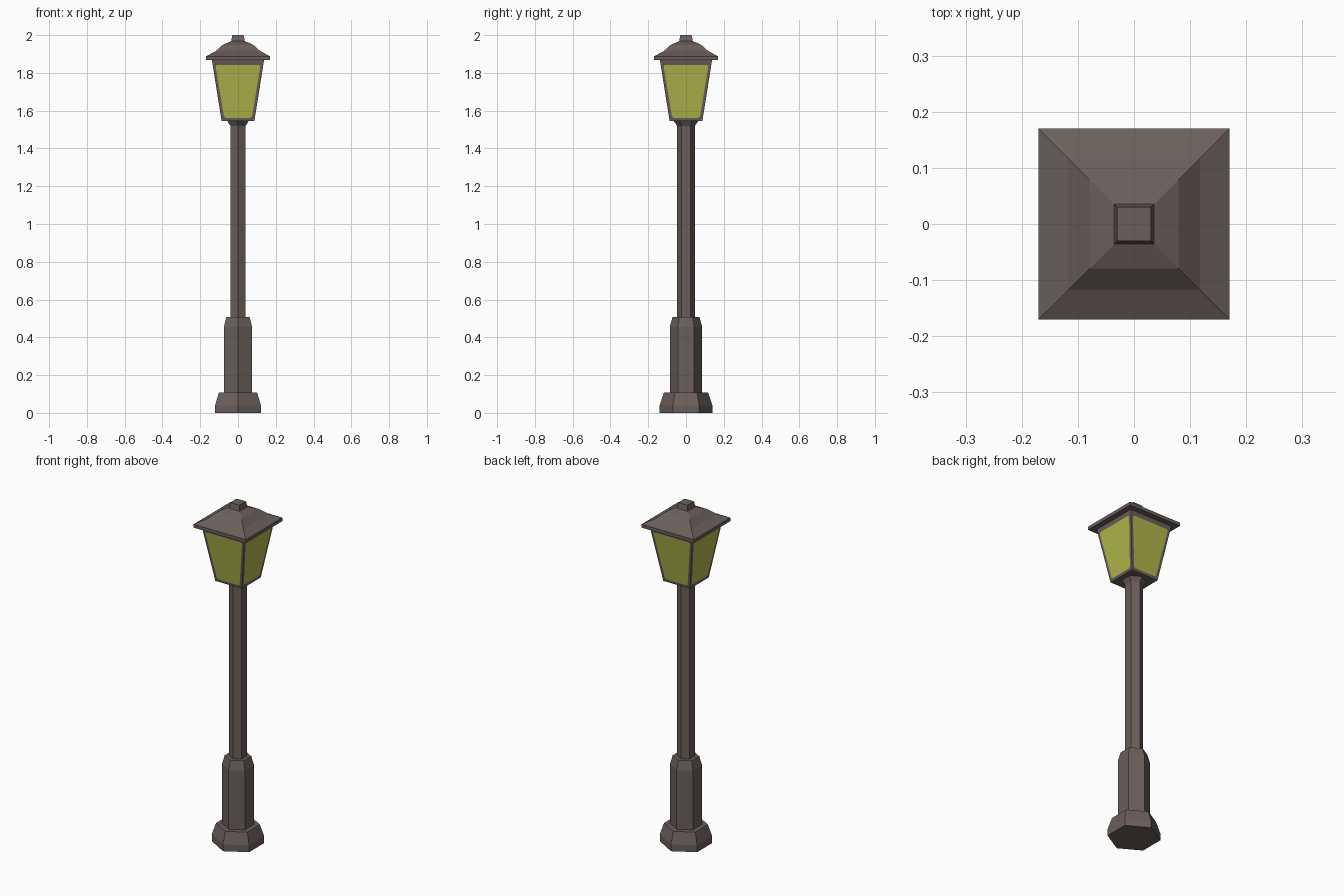
import bpy, bmesh, math

if "Cube" in bpy.data.objects:
    bpy.data.objects.remove(bpy.data.objects["Cube"])


def material(name, rgb):
    m = bpy.data.materials.new(name)
    m.diffuse_color = (*rgb, 1)
    m.use_nodes = True
    m.node_tree.nodes["Principled BSDF"].inputs["Base Color"].default_value = m.diffuse_color
    return m


METAL = material("brown_iron", (0.144, 0.114, 0.105))
GLASS = material("yellow_glass", (0.445, 0.479, 0.072))


def loft(name, sides, profile, bottom=False, top=False, detail=None):
    """Stack regular rings from (size, z) pairs; size is the half width
    for squares and the corner radius for hexagons."""
    bm = bmesh.new()
    start = math.pi / 4 if sides == 4 else math.pi / 2
    scale = math.sqrt(2) if sides == 4 else 1
    rings = []
    for r, z in profile:
        angles = [start + i * math.tau / sides for i in range(sides)]
        rings.append([bm.verts.new((r * scale * math.cos(a), r * scale * math.sin(a), z))
                      for a in angles])
    for lo, hi in zip(rings, rings[1:]):
        for i in range(sides):
            j = (i + 1) % sides
            bm.faces.new((lo[i], lo[j], hi[j], hi[i]))
    if bottom:
        bm.faces.new(rings[0][::-1])
    if top:
        bm.faces.new(rings[-1])
    if detail:
        detail(bm)
    me = bpy.data.meshes.new(name)
    bm.to_mesh(me)
    bm.free()
    me.materials.append(METAL)
    if detail:
        me.materials.append(GLASS)
    ob = bpy.data.objects.new(name, me)
    bpy.context.collection.objects.link(ob)
    return ob


def glaze(bm):
    """Inset a glass pane with clipped corners into each lantern side."""
    bm.normal_update()
    panes = [f for f in bm.faces if abs(f.normal.z) < 0.5]
    bmesh.ops.inset_individual(bm, faces=panes, thickness=0.021)
    corners = []
    for f in panes:
        f.material_index = 1
        low = [v for v in f.verts if v.co.z < 1.7]
        high = [v for v in f.verts if v.co.z > 1.7]
        # deeper top rail: slide the upper corners down the pane edges
        for v in high:
            w = min(low, key=lambda q: (q.co - v.co).length)
            v.co = v.co.lerp(w.co, 0.04)
        corners += low + high
    bmesh.ops.bevel(bm, geom=corners, offset=0.009, segments=1, affect='VERTICES')
    for f in bm.faces:
        if len(f.verts) == 3:
            f.material_index = 0


# hexagonal foot, pedestal and pole
loft("foot", 6, [(0.14, 0), (0.14, 0.04), (0.117, 0.108), (0.086, 0.108)], bottom=True)
loft("pedestal", 6, [(0.086, 0.108), (0.086, 0.455), (0.071, 0.508), (0.047, 0.508)])
loft("pole", 6, [(0.047, 0.508), (0.047, 1.52)])
loft("collar", 6, [(0.047, 1.52), (0.066, 1.546)])

# square lantern body with glass panes
loft("lantern", 4, [(0.087, 1.546), (0.138, 1.868)], bottom=True, detail=glaze)

# stepped square roof and finial
loft("roof", 4, [(0.17, 1.868), (0.17, 1.888), (0.118, 1.915), (0.079, 1.95), (0.036, 1.968)],
     bottom=True)
loft("finial", 4, [(0.036, 1.968), (0.03, 2.0)], top=True)
